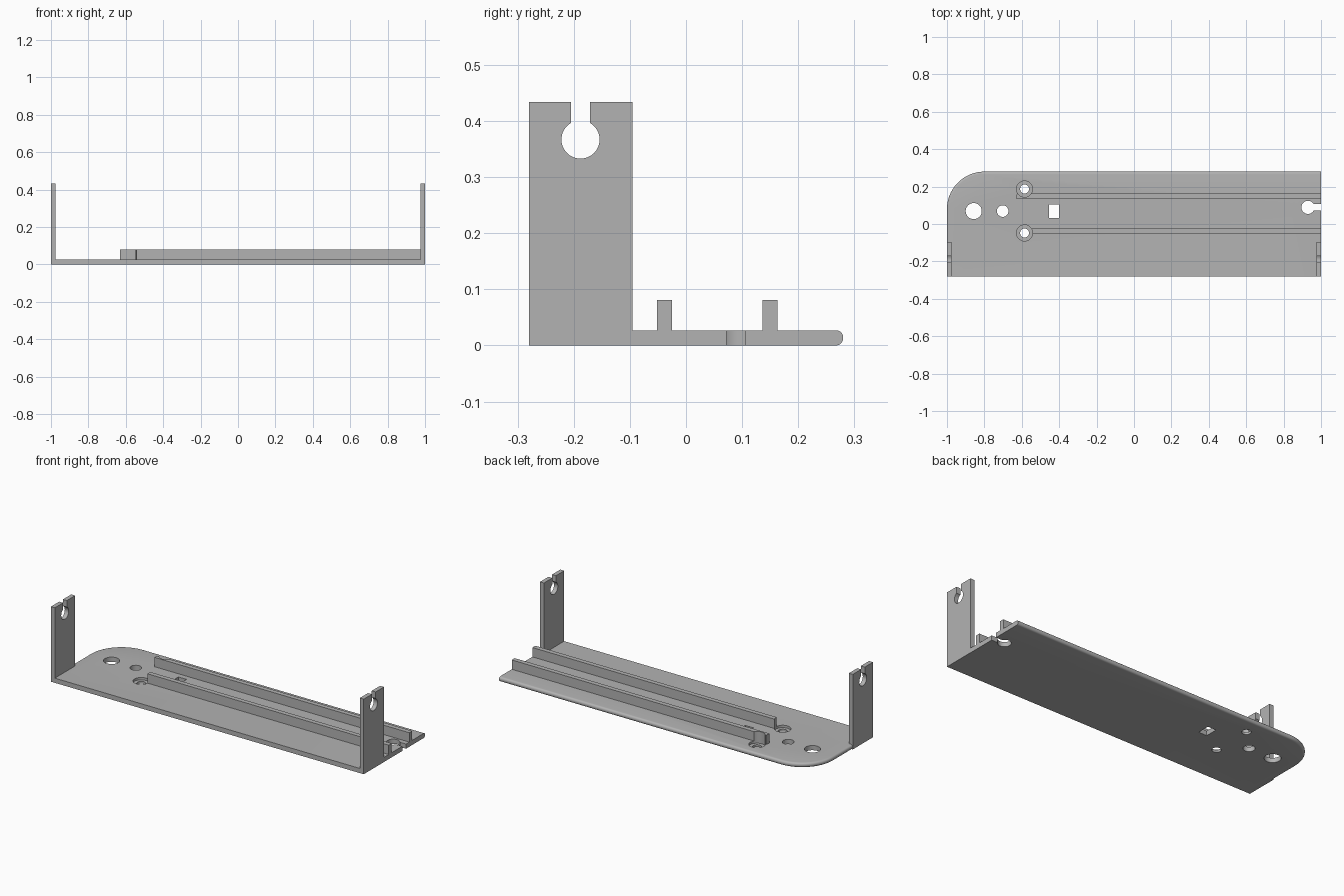
import bpy
import bmesh
from math import cos, sin, pi, radians
from mathutils import Vector

default = bpy.data.objects.get("Cube")
if default:
    bpy.data.objects.remove(default, do_unlink=True)

GREY = (0.45, 0.45, 0.45, 1.0)
material = bpy.data.materials.new("plain grey")
material.use_nodes = True
material.diffuse_color = GREY
material.node_tree.nodes["Principled BSDF"].inputs["Base Color"].default_value = GREY

# Main dimensions
HALF_X, HALF_Y = 1.0, 0.28
THICK, WALL, WALL_TOP = 0.027, 0.025, 0.434
CORNER, ROUND = 0.2, 0.0125
RAIL_TOP = 0.081


def arc(cx, cy, r, start=0.0, end=2 * pi, steps=48, closed=False):
    count = steps + 1 if closed else steps
    return [(cx + r * cos(start + (end - start) * i / steps),
             cy + r * sin(start + (end - start) * i / steps)) for i in range(count)]


def rect(u0, u1, v0, v1):
    return [(u0, v0), (u1, v0), (u1, v1), (u0, v1)]


def prism(name, outline, low, high, axis="z", round_rule=None):
    """Extrude an outline along z (points are x, y) or along x (points are y, z)."""
    place = (lambda u, v: (u, v, low)) if axis == "z" else (lambda u, v: (low, u, v))
    push = Vector((0, 0, high - low)) if axis == "z" else Vector((high - low, 0, 0))
    bm = bmesh.new()
    face = bm.faces.new([bm.verts.new(place(u, v)) for u, v in outline])
    grown = bmesh.ops.extrude_face_region(bm, geom=[face])["geom"]
    bmesh.ops.translate(bm, vec=push, verts=[g for g in grown if isinstance(g, bmesh.types.BMVert)])
    bmesh.ops.recalc_face_normals(bm, faces=bm.faces)
    if round_rule:
        edges = [e for e in bm.edges if round_rule(e)]
        bmesh.ops.bevel(bm, geom=edges, offset=ROUND, segments=5, profile=0.5, affect="EDGES")
    mesh = bpy.data.meshes.new(name)
    bm.to_mesh(mesh)
    bm.free()
    mesh.materials.append(material)
    obj = bpy.data.objects.new(name, mesh)
    bpy.context.collection.objects.link(obj)
    return obj


def activate(obj):
    bpy.ops.object.select_all(action="DESELECT")
    obj.select_set(True)
    bpy.context.view_layer.objects.active = obj


def cut(obj, cutters):
    activate(obj)
    for cutter in cutters:
        cutter.hide_render = True
        mod = obj.modifiers.new("cut", "BOOLEAN")
        mod.operation, mod.solver, mod.object = "DIFFERENCE", "EXACT", cutter
        bpy.ops.object.modifier_apply(modifier=mod.name)


def rounded_edge(edge):
    """The back, curved corner and left rims of the plate, top and bottom."""
    a, b = (v.co for v in edge.verts)
    mid = (a + b) / 2
    flat = abs(a.z - b.z) < 0.001
    return flat and mid.x < HALF_X - 0.001 and mid.y > -HALF_Y + 0.001


# Base plate with one large round corner
plate_outline = [(-HALF_X, -HALF_Y), (HALF_X, -HALF_Y), (HALF_X, HALF_Y)]
plate_outline += arc(-HALF_X + CORNER, HALF_Y - CORNER, CORNER, pi / 2, pi, 20, True)
plate = prism("base_plate", plate_outline, 0, THICK, round_rule=rounded_edge)

# Screw recesses, shared by the plate and the rails
screws = [(-0.585, 0.187), (-0.585, -0.048)]
recesses = [prism("recess_cutter", arc(x, y, 0.043), 0.013, 0.2) for x, y in screws]

# Through holes, square window and open keyhole
holes = [(-0.857, 0.069, 0.043), (-0.702, 0.069, 0.031), (0.93, 0.089, 0.035)]
holes += [(x, y, 0.024) for x, y in screws]
through = [prism("hole_cutter", arc(*h), -0.1, 0.1) for h in holes]
through += [prism("window_cutter", rect(-0.454, -0.401, 0.031, 0.104), -0.1, 0.1),
            prism("keyhole_cutter", rect(0.93, 1.1, 0.072, 0.106), -0.1, 0.1)]
cut(plate, recesses + through)

# Long rails, notched around the screw recesses
rear_rail = prism("rear_rail", [(-0.63, 0.136), (HALF_X, 0.136), (HALF_X, 0.163), (-0.626, 0.163)],
                  0.02, RAIL_TOP)
front_rail = prism("front_rail", rect(-0.585, HALF_X, -0.052, -0.025), 0.02, RAIL_TOP)
cut(rear_rail, recesses[:1])
cut(front_rail, recesses[1:])

# Upright end brackets with a round seat and a slot open at the top
seat = prism("seat_cutter", arc(-0.188, 0.367, 0.034), -1.2, 1.2, "x")
slot = prism("slot_cutter", rect(-0.205, -0.171, 0.367, 0.5), -1.2, 1.2, "x")
brackets = []
for name, x in (("right_bracket", -HALF_X), ("left_bracket", HALF_X - WALL)):
    bracket = prism(name, rect(-HALF_Y, -0.095, 0, WALL_TOP), x, x + WALL, "x")
    cut(bracket, [seat, slot])
    brackets.append(bracket)

# Remove the cutters and shade the parts
for cutter in recesses + through + [seat, slot]:
    bpy.data.objects.remove(cutter, do_unlink=True)
for part in [plate, rear_rail, front_rail] + brackets:
    activate(part)
    bpy.ops.object.shade_smooth_by_angle(angle=radians(30))
